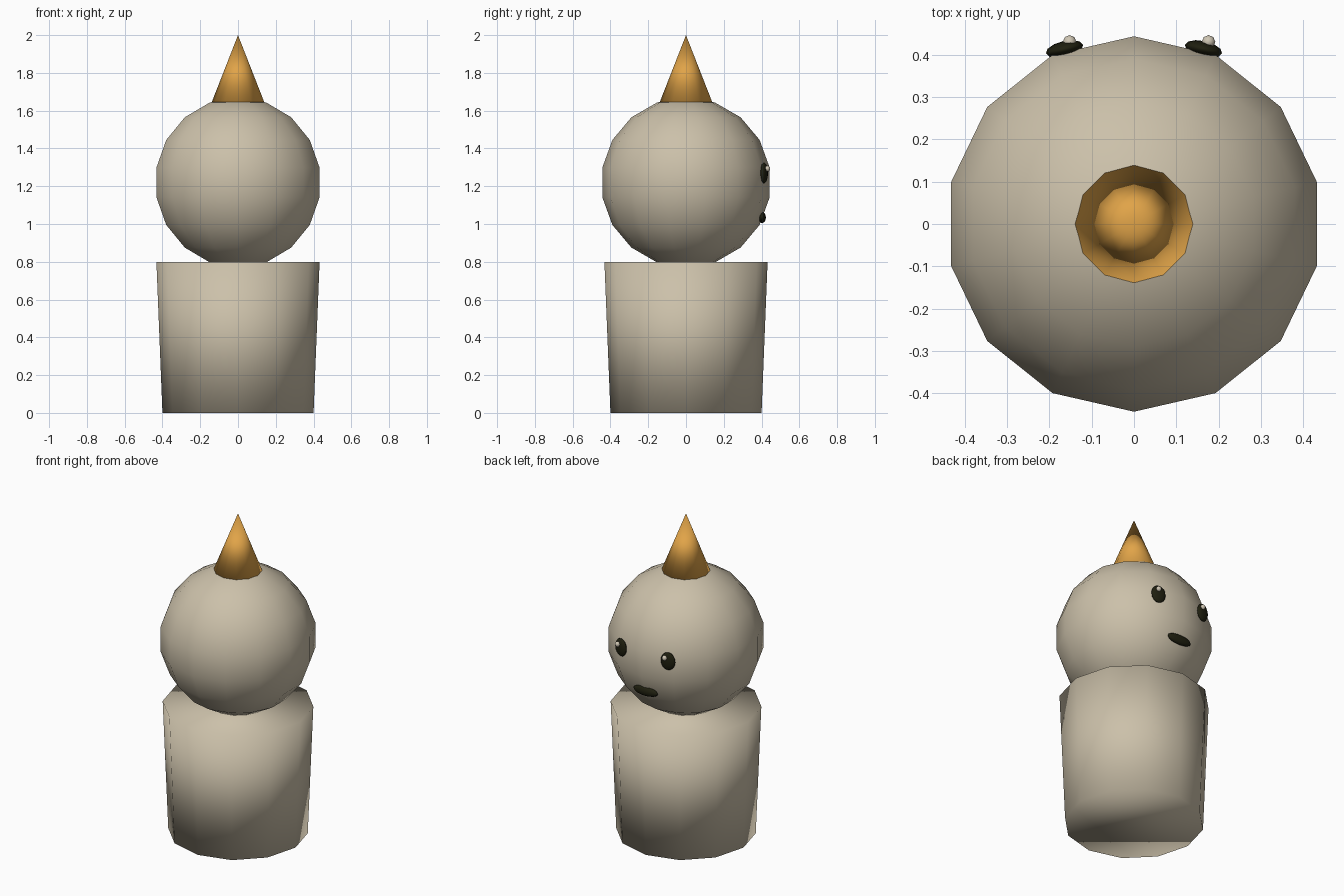
import bpy
import math

cube = bpy.data.objects.get("Cube")
if cube:
    bpy.data.objects.remove(cube, do_unlink=True)


def material(name, rgb):
    mat = bpy.data.materials.new(name)
    mat.use_nodes = True
    colour = (*rgb, 1.0)
    mat.diffuse_color = colour
    mat.node_tree.nodes["Principled BSDF"].inputs["Base Color"].default_value = colour
    return mat


beige = material("warm_beige", (0.60, 0.53, 0.40))
orange = material("orange", (0.75, 0.37, 0.065))
dark = material("near_black", (0.014, 0.014, 0.005))
white = material("eye_highlight", (0.62, 0.56, 0.45))


def finish(name, mat):
    """Name the new object, colour it and shade it fully smooth."""
    obj = bpy.context.object
    obj.name = obj.data.name = name
    obj.data.materials.append(mat)
    for poly in obj.data.polygons:
        poly.use_smooth = True
    return obj


def cone(name, mat, low, high, r_low, r_high):
    bpy.ops.mesh.primitive_cone_add(vertices=12, radius1=r_low, radius2=r_high,
                                    depth=high - low,
                                    location=(0, 0, (low + high) / 2))
    return finish(name, mat)


def ball(name, mat, centre, size, segments, rings, turn=0):
    bpy.ops.mesh.primitive_uv_sphere_add(segments=segments, ring_count=rings,
                                         radius=1, location=centre,
                                         rotation=(0, 0, math.radians(turn)))
    bpy.context.object.scale = size
    return finish(name, mat)


# Tapered body, faceted round head and pointed hat
cone("body", beige, 0, 0.8, 0.40, 0.432)
ball("head", beige, (0, 0, 1.22), (0.45, 0.45, 0.45), 14, 9)
cone("hat", orange, 1.64, 2.0, 0.141, 0)

# Face on the +y side: flattened eyes, highlights both shifted the same way
for side, label in ((1, "left"), (-1, "right")):
    x = side * 0.164
    ball(label + "_eye", dark, (x, 0.413, 1.27), (0.045, 0.019, 0.055), 12, 8, -13 * side)
    ball(label + "_eye_highlight", white, (x + 0.012, 0.43, 1.293), (0.016, 0.016, 0.016), 8, 6)

# Mouth
ball("mouth", dark, (0, 0.402, 1.035), (0.085, 0.021, 0.03), 12, 8)
